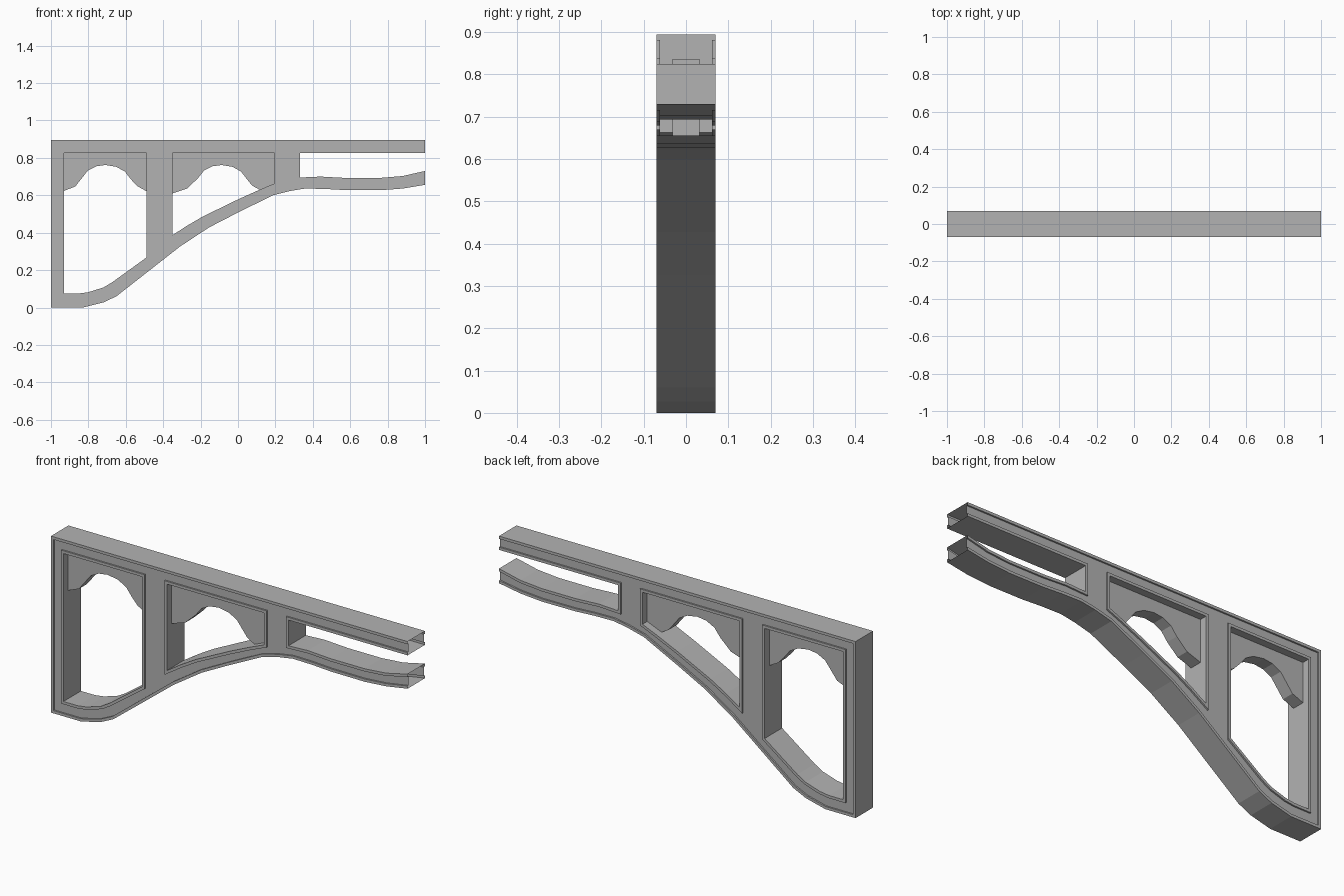
import bpy
import bmesh
from mathutils import Vector

HALF = 0.07      # half depth of the rims
WEB = 0.062      # half depth of the recessed web
RIM = 0.014      # rim width
PLATE = 0.032    # half depth of the arch panels
TOP = 0.895
LEDGE = 0.825    # underside of the top beam

old = bpy.data.objects.get("Cube")
if old:
    bpy.data.objects.remove(old, do_unlink=True)

grey = bpy.data.materials.new("plain_grey")
grey.use_nodes = True
colour = (0.45, 0.45, 0.45, 1)
grey.diffuse_color = colour
grey.node_tree.nodes["Principled BSDF"].inputs["Base Color"].default_value = colour


def finish(name, bm):
    bmesh.ops.recalc_face_normals(bm, faces=bm.faces)
    mesh = bpy.data.meshes.new(name)
    bm.to_mesh(mesh)
    bm.free()
    mesh.materials.append(grey)
    obj = bpy.data.objects.new(name, mesh)
    bpy.context.collection.objects.link(obj)
    return obj


def offset(path, closed):
    """Mitred copy of the path, moved to its left by the rim width."""
    pts = [Vector(p) for p in path]
    count = len(pts)
    result = []
    for i, p in enumerate(pts):
        normals = []
        for a, b in ((i - 1, i), (i, i + 1)):
            if closed or (a >= 0 and b < count):
                d = (pts[b % count] - pts[a % count]).normalized()
                normals.append(Vector((-d.y, d.x)))
        n = sum(normals, Vector((0, 0))).normalized()
        q = p + n * (RIM / n.dot(normals[0]))
        if not closed and i in (0, count - 1):
            q.x = p.x
        result.append(q)
    return result


def sweep_rim(bm, path, closed):
    """Full-depth wall with a raised rim on both faces; returns vertex rows."""
    rows = []
    for p, q in zip(path, offset(path, closed)):
        section = ((q, -WEB), (q, -HALF), (p, -HALF), (p, HALF), (q, HALF), (q, WEB))
        rows.append([bm.verts.new((c[0], y, c[1])) for c, y in section])
    following = rows[1:] + rows[:1] if closed else rows[1:]
    for a, b in zip(rows, following):
        for k in range(len(a) - 1):
            bm.faces.new((a[k], a[k + 1], b[k + 1], b[k]))
    return rows


# Outer edge: top, left end, then the curved underside
outer = [(1, TOP), (-1, TOP), (-1, 0), (-0.83, 0), (-0.72, 0.027), (-0.65, 0.06),
         (-0.31, 0.326), (-0.155, 0.428), (0, 0.508), (0.187, 0.6), (0.278, 0.623),
         (0.358, 0.636), (0.465, 0.634), (0.572, 0.628), (0.76, 0.627),
         (0.88, 0.636), (1, 0.656)]

# Openings, each with the web on its left
tall_opening = [(-0.93, LEDGE), (-0.49, LEDGE), (-0.49, 0.267), (-0.674, 0.134),
                (-0.72, 0.107), (-0.8, 0.082), (-0.85, 0.075), (-0.93, 0.075)]
middle_opening = [(-0.35, LEDGE), (0.195, LEDGE), (0.195, 0.663), (0.118, 0.631),
                  (0, 0.578), (-0.187, 0.487), (-0.273, 0.437), (-0.35, 0.387)]
end_slot = [(1, 0.73), (0.88, 0.703), (0.76, 0.693), (0.57, 0.693), (0.44, 0.7),
            (0.332, 0.695), (0.332, LEDGE), (1, LEDGE)]

# Hollow girder: rims first, then the web sheets, open at the right end
bm = bmesh.new()
outer_rows = sweep_rim(bm, outer, False)
slot_rows = sweep_rim(bm, end_slot, False)
loops = [outer_rows + slot_rows]
loops += [sweep_rim(bm, hole, True) for hole in (tall_opening, middle_opening)]
for side, facing in ((0, -1), (-1, 1)):
    edges = []
    for rows in loops:
        for a, b in zip(rows, rows[1:] + rows[:1]):
            pair = (a[side], b[side])
            edges.append(bm.edges.get(pair) or bm.edges.new(pair))
    bmesh.ops.triangle_fill(bm, use_beauty=True, use_dissolve=False,
                            edges=edges, normal=(0, facing, 0))
finish("girder_shell", bm)

# Arched panels set into the two closed openings
arch = [(-0.128, 0.69), (-0.095, 0.732), (-0.05, 0.755), (0, 0.762),
        (0.058, 0.752), (0.103, 0.727), (0.135, 0.686)]


def arch_panel(name, centre, left, right):
    top = LEDGE + 0.012
    curve = [(centre + x, z) for x, z in arch]
    outline = [(left[0][0], top)] + left + curve + right + [(right[-1][0], top)]
    bm = bmesh.new()
    face = bm.faces.new([bm.verts.new((x, -PLATE, z)) for x, z in outline])
    extruded = bmesh.ops.extrude_face_region(bm, geom=[face], use_keep_orig=True)
    moved = [v for v in extruded["geom"] if isinstance(v, bmesh.types.BMVert)]
    bmesh.ops.translate(bm, verts=moved, vec=(0, 2 * PLATE, 0))
    finish(name, bm)


arch_panel("left_arch_panel", -0.708,
           [(-0.942, 0.619), (-0.87, 0.647)], [(-0.54, 0.65), (-0.478, 0.615)])
arch_panel("middle_arch_panel", -0.087,
           [(-0.362, 0.606), (-0.273, 0.636)],
           [(0.075, 0.652), (0.12, 0.627), (0.207, 0.655)])
